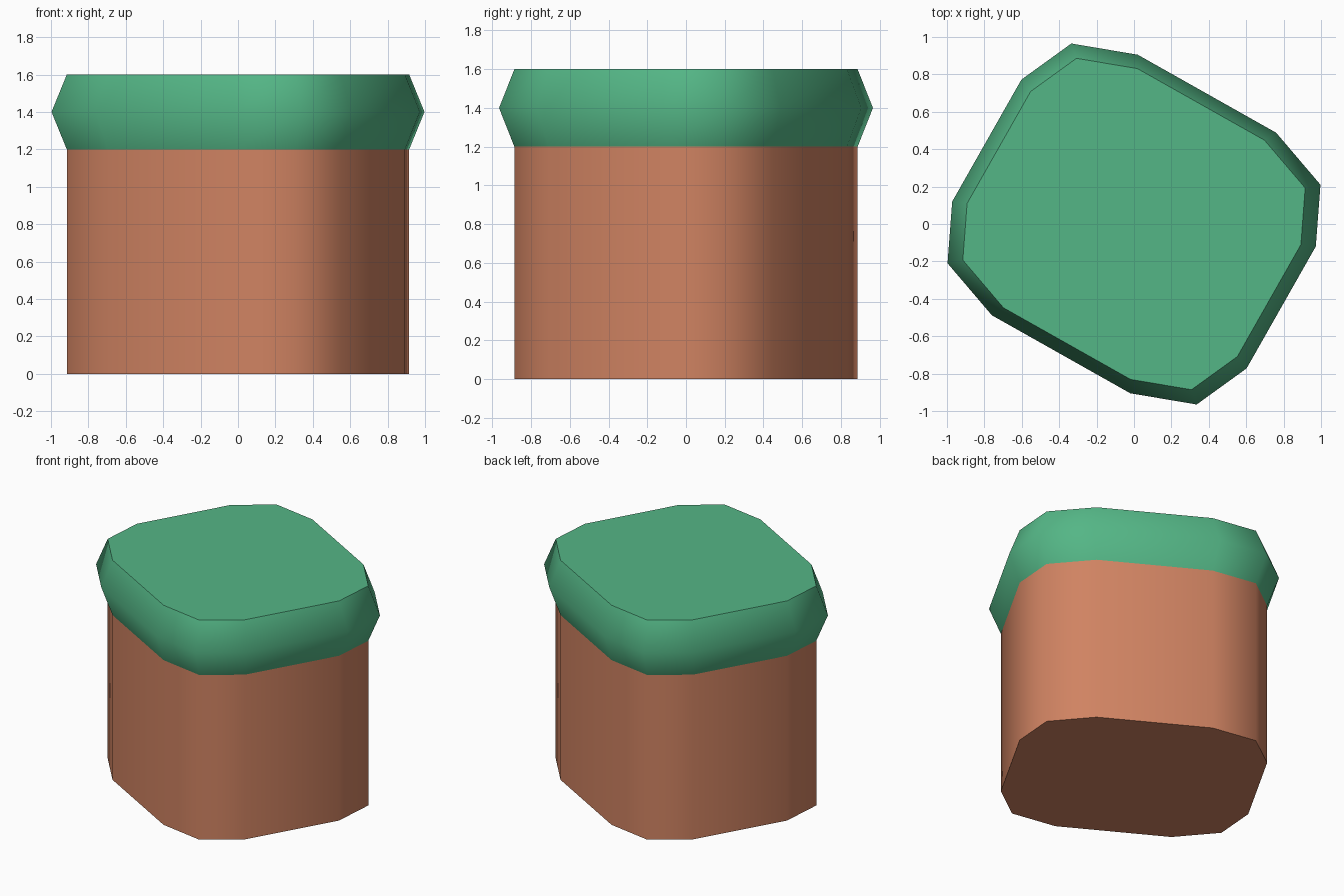
import bpy, bmesh, math

if "Cube" in bpy.data.objects:
    bpy.data.objects.remove(bpy.data.objects["Cube"])

# Half of the rounded-square outline; the other half is its 180 degree turn
HALF = [(-0.335, 0.965), (0.02, 0.905), (0.76, 0.488),
        (0.997, 0.21), (0.972, -0.12), (0.602, -0.772)]
OUTLINE = HALF + [(-x, -y) for x, y in HALF]
INNER = 0.918  # body outline relative to the widest ring of the cap


def material(name, rgb):
    lin = [(c / 255 / 12.92 if c < 11 else ((c / 255 + 0.055) / 1.055) ** 2.4) for c in rgb]
    m = bpy.data.materials.new(name)
    m.diffuse_color = (*lin, 1)
    m.use_nodes = True
    m.node_tree.nodes["Principled BSDF"].inputs["Base Color"].default_value = m.diffuse_color
    return m


def loft(name, levels, mat, close_bottom, close_top):
    """Stack scaled outlines (z, scale) and skin them."""
    bm = bmesh.new()
    rings = [[bm.verts.new((x * s, y * s, z)) for x, y in reversed(OUTLINE)] for z, s in levels]
    n = len(OUTLINE)
    for a, b in zip(rings, rings[1:]):
        for i in range(n):
            j = (i + 1) % n
            bm.faces.new((a[i], a[j], b[j], b[i]))
    if close_bottom:
        bm.faces.new(rings[0][::-1])
    if close_top:
        bm.faces.new(rings[-1])
    bm.normal_update()
    me = bpy.data.meshes.new(name)
    bm.to_mesh(me)
    bm.free()
    me.materials.append(mat)
    ob = bpy.data.objects.new(name, me)
    bpy.context.collection.objects.link(ob)
    bpy.ops.object.select_all(action='DESELECT')
    ob.select_set(True)
    bpy.context.view_layer.objects.active = ob
    bpy.ops.object.shade_smooth_by_angle(angle=math.radians(60))
    return ob


# Earth body, open where the cap sits
loft("earth_block", [(0, INNER), (1.2, INNER)], material("clay brown", (208, 131, 98)), True, False)
# Bulging grass cap
loft("grass_cap", [(1.2, INNER), (1.4, 1.0), (1.6, INNER)], material("grass green", (84, 182, 134)), False, True)
